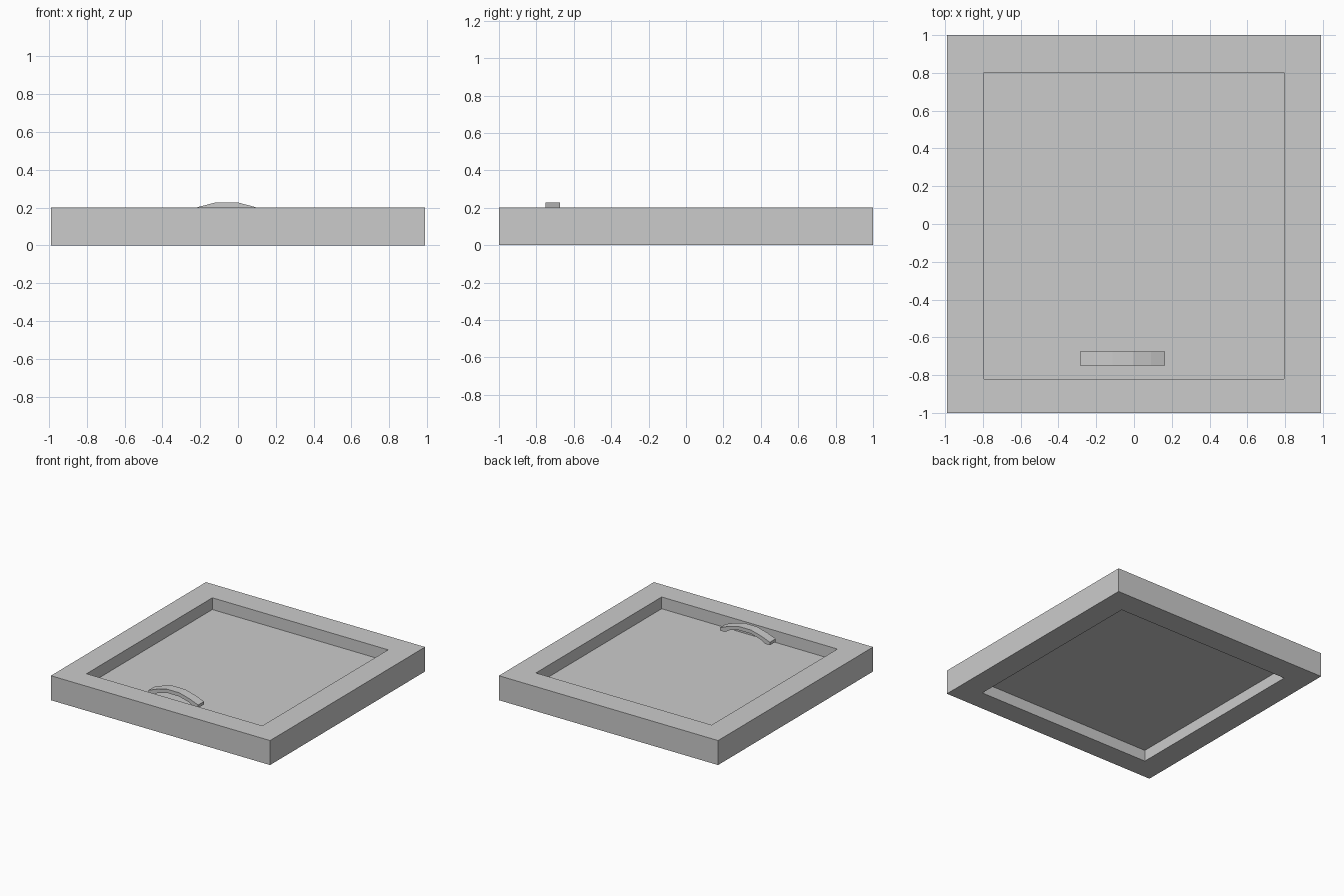
import bpy, bmesh

if "Cube" in bpy.data.objects:
    bpy.data.objects.remove(bpy.data.objects["Cube"])

def extrude_profile(name, loop, vec):
    """Closed solid from a planar loop pushed along vec."""
    bm = bmesh.new()
    face = bm.faces.new([bm.verts.new(p) for p in loop])
    new = bmesh.ops.extrude_face_region(bm, geom=[face], use_keep_orig=True)["geom"]
    bmesh.ops.translate(bm, vec=vec, verts=[v for v in new if isinstance(v, bmesh.types.BMVert)])
    return finish(name, bm)

def finish(name, bm):
    bmesh.ops.recalc_face_normals(bm, faces=bm.faces)
    me = bpy.data.meshes.new(name)
    bm.to_mesh(me)
    bm.free()
    ob = bpy.data.objects.new(name, me)
    bpy.context.collection.objects.link(ob)
    return ob

def rect(x, y0, y1, z):
    return [(-x, y0, z), (x, y0, z), (x, y1, z), (-x, y1, z)]

HOLE = (0.794, -0.82, 0.803)

# Square frame with an opening right through it
bm = bmesh.new()
rings = [[bm.verts.new(p) for p in rect(*size, z)]
         for size, z in (((0.99, -1, 1), 0), ((0.99, -1, 1), 0.2), (HOLE, 0.2), (HOLE, 0))]
for a, b in zip(rings, rings[1:] + rings[:1]):
    for i in range(4):
        j = (i + 1) % 4
        bm.faces.new((a[i], a[j], b[j], b[i]))
finish("frame", bm)

# Thin hatch panel halfway up the opening
extrude_profile("hatch_panel", rect(*HOLE, 0.092), (0, 0, 0.012))

# Arched pull handle: half profile (offset from centre, z), mirrored
outer = [(0.055, 0.228), (0.15, 0.203), (0.225, 0.174)]
inner = [(0.225, 0.15), (0.18, 0.15), (0.14, 0.175), (0.055, 0.198)]
half = outer + inner
CX = -0.06
loop = [(CX + x, -0.75, z) for x, z in half] + [(CX - x, -0.75, z) for x, z in reversed(half)]
extrude_profile("pull_handle", loop, (0, 0.075, 0))
